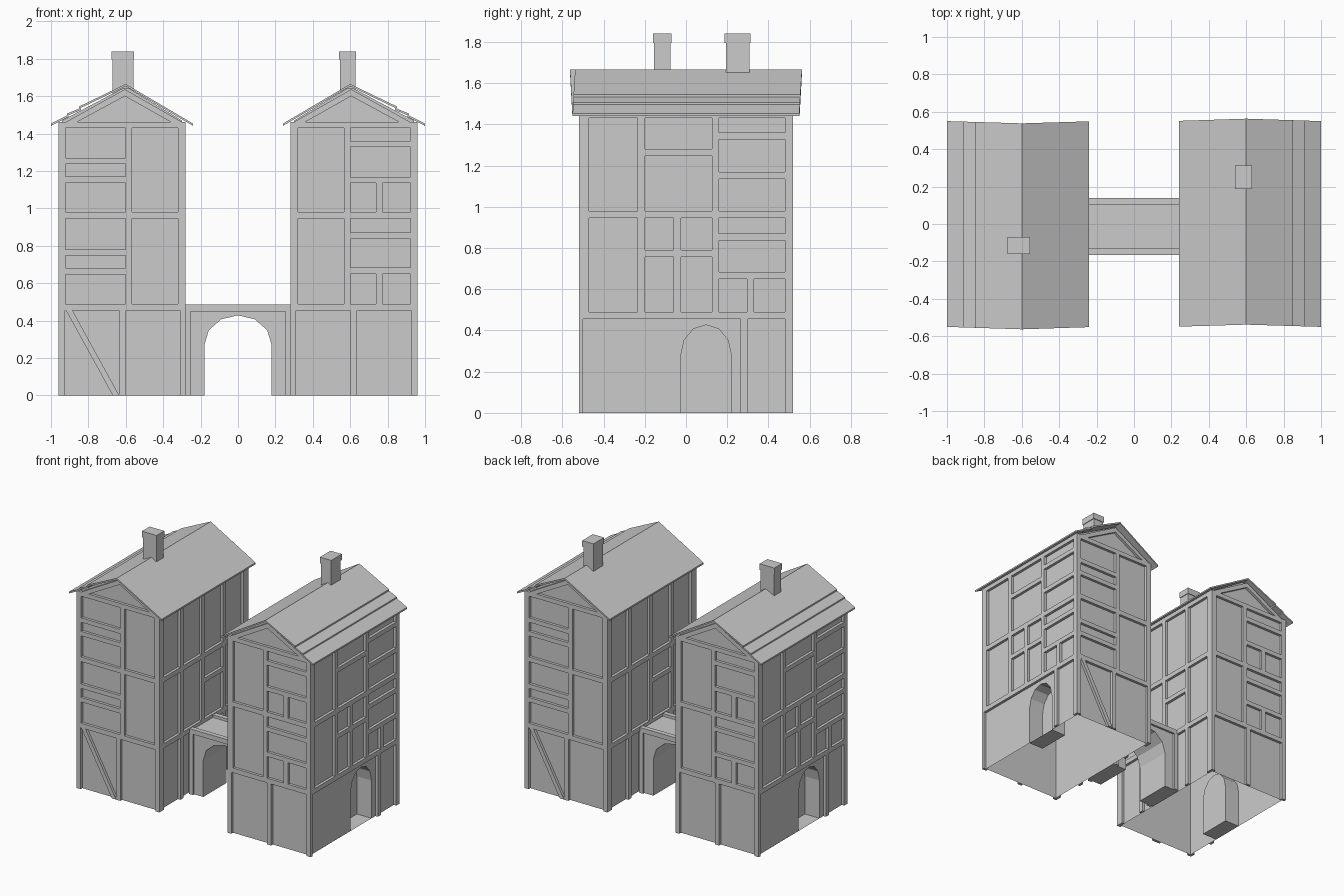
import bpy, bmesh, math
from mathutils import Vector

if "Cube" in bpy.data.objects:
    bpy.data.objects.remove(bpy.data.objects["Cube"])

T = 0.02  # timber thickness standing proud of the wall panels

# wall name -> mapping of (along, up, outward depth) to world, for the right house
WALLS = {
    'front': lambda u, z, d: (u, -0.50 - d, z),
    'back':  lambda u, z, d: (u, 0.50 + d, z),
    'outer': lambda u, z, d: (0.94 + d, u, z),
    'inner': lambda u, z, d: (0.30 - d, u, z),
}


def prism(bm, pts, place, d0, d1, caps=(True, True)):
    a = [bm.verts.new(place(u, z, d0)) for u, z in pts]
    b = [bm.verts.new(place(u, z, d1)) for u, z in pts]
    if caps[0]:
        bm.faces.new(a)
    if caps[1]:
        bm.faces.new(b)
    for i in range(len(a)):
        j = (i + 1) % len(a)
        bm.faces.new((a[i], a[j], b[j], b[i]))


def rect(u0, u1, z0, z1):
    return [(u0, z0), (u1, z0), (u1, z1), (u0, z1)]


def box(bm, x0, x1, y0, y1, z0, z1):
    prism(bm, rect(x0, x1, y0, y1), lambda u, v, d: (u, v, d), z0, z1)


def arch(c, hw, spring, rise, n=6):
    mid = [(c - hw * math.cos(math.pi * i / n), spring + rise * math.sin(math.pi * i / n))
           for i in range(n + 1)]
    return [(c - hw, 0)] + mid + [(c + hw, 0)]


def finish(bm, name):
    bmesh.ops.recalc_face_normals(bm, faces=bm.faces)
    me = bpy.data.meshes.new(name)
    bm.to_mesh(me)
    bm.free()
    ob = bpy.data.objects.new(name, me)
    bpy.context.collection.objects.link(ob)
    return ob


house = []
door = arch(0.0975, 0.1225, 0.28, 0.147)

# hollow plaster walls, open underneath
bm = bmesh.new()
gable = [(0.30, 0), (0.94, 0), (0.94, 1.47), (0.62, 1.64), (0.58, 1.64), (0.30, 1.47)]
for w in ('front', 'back'):
    bm.faces.new([bm.verts.new(WALLS[w](u, z, 0)) for u, z in gable])
bm.faces.new([bm.verts.new(WALLS['inner'](u, z, 0)) for u, z in rect(-0.5, 0.5, 0, 1.47)])
outer = [(-0.5, 0)] + door + [(0.5, 0), (0.5, 1.47), (-0.5, 1.47)]
bm.faces.new([bm.verts.new(WALLS['outer'](u, z, 0)) for u, z in outer])
bmesh.ops.remove_doubles(bm, verts=bm.verts, dist=1e-4)
house.append(finish(bm, 'house_walls'))

# recessed arched doorway
bm = bmesh.new()
prism(bm, door, WALLS['outer'], 0, -0.12, (False, True))
house.append(finish(bm, 'doorway'))

# timber frame
bm = bmesh.new()


def beam(wall, u0, u1, z0, z1):
    prism(bm, rect(u0, u1, z0, z1), WALLS[wall], 0, T)


FLOORS = ((0.49, 0.945), (0.98, 1.43))
BANDS = ((0.455, 0.49), (0.945, 0.98), (1.43, 1.462))
for w in WALLS:
    span = (0.28, 0.96) if w in ('front', 'back') else (-0.50, 0.50)
    for z0, z1 in BANDS:
        beam(w, *span, z0, z1)

# gable ends: posts, and rafters under the roof
for w in ('front', 'back'):
    for u0, u1 in ((0.28, 0.31), (0.60, 0.635), (0.925, 0.96)):
        beam(w, u0, u1, 0, 0.455)
    for z0, z1 in FLOORS:
        for u0, u1 in ((0.28, 0.322), (0.568, 0.602), (0.922, 0.96)):
            beam(w, u0, u1, z0, z1)
    for s in (-1, 1):
        prism(bm, [(0.62 + s * 0.31 - 0.01, 1.462), (0.605, 1.637), (0.605, 1.60),
                   (0.62 + s * 0.25 - 0.01, 1.462)], WALLS[w], 0, T)


def rails(wall, u0, u1, *heights):
    for z in heights:
        beam(wall, u0, u1, z, z + 0.033)


# side walls: posts
for u0, u1 in ((-0.50, -0.47), (-0.235, -0.20), (0.125, 0.16), (0.48, 0.50)):
    for z0, z1 in FLOORS:
        beam('outer', u0, u1, z0, z1)
for u0, u1 in ((0.265, 0.30), (0.48, 0.50)):
    beam('outer', u0, u1, 0, 0.455)
for u in (-0.5, -0.26, -0.01, 0.24, 0.465):
    for z0, z1 in FLOORS:
        beam('inner', u, u + 0.035, z0, z1)
for u in (-0.5, -0.26, 0.24, 0.465):
    beam('inner', u, u + 0.035, 0, 0.455)
rails('inner', -0.225, -0.01, 0.76)

# rails and short studs inside the bays
rails('front', 0.602, 0.922, 0.65, 0.837, 1.135, 1.327)
for z0, z1 in ((0.49, 0.65), (0.98, 1.135)):
    beam('front', 0.737, 0.773, z0, z1)
rails('outer', 0.16, 0.48, 0.65, 0.837, 1.135, 1.327)
beam('outer', 0.295, 0.33, 0.49, 0.65)
rails('outer', -0.20, 0.125, 0.757, 1.247)
for z0, z1 in ((0.49, 0.757), (0.79, 0.945)):
    beam('outer', -0.06, -0.025, z0, z1)
rails('back', 0.602, 0.922, 0.647, 0.747, 1.137, 1.237)
prism(bm, [(0.92, 0.455), (0.885, 0.455), (0.635, 0.0), (0.67, 0.0)], WALLS['back'], 0, T)
house.append(finish(bm, 'timber_frame'))

# roof: plain inner slope, outer slope laid in overlapping courses
bm = bmesh.new()


def slope(xa, xb, lift_a, lift_b, thick=0.012):
    def pts(dz):
        out = []
        for x, lift in ((xa, lift_a), (xb, lift_b)):
            k = 1 - abs(x - 0.6) / 0.4
            z = 1.665 - abs(x - 0.6) * (0.212 / (0.36 if xb < 0.6 else 0.40)) + lift + dz
            out += [(x, -0.55 + 0.012 * k, z), (x, 0.55 + 0.013 * k, z)]
        return [bm.verts.new(out[i]) for i in (0, 1, 3, 2)]
    lo, hi = pts(-thick), pts(0)
    bm.faces.new(lo)
    bm.faces.new(hi)
    for i in range(4):
        j = (i + 1) % 4
        bm.faces.new((lo[i], lo[j], hi[j], hi[i]))


slope(0.6, 0.24, 0, 0)
slope(0.6, 0.85, 0.0, 0.012)
slope(0.84, 0.915, 0.0, 0.008)
slope(0.905, 1.0, -0.002, 0.0)
house.append(finish(bm, 'roof'))

# the second house is the first turned half round
for ob in house:
    twin = ob.copy()
    twin.name = 'left_' + ob.name
    twin.rotation_euler.z = math.pi
    bpy.context.collection.objects.link(twin)

# chimneys with caps
for name, x0, x1, y0, y1 in (('left_chimney', -0.675, -0.555, -0.16, -0.07),
                             ('right_chimney', 0.54, 0.632, 0.188, 0.312)):
    bm = bmesh.new()
    box(bm, x0 + 0.005, x1 - 0.005, y0 + 0.005, y1 - 0.005, 1.61, 1.795)
    box(bm, x0, x1, y0, y1, 1.795, 1.84)
    finish(bm, name)

# bridge between the houses with a through archway
bm = bmesh.new()
face = [(-0.30, 0)] + arch(0, 0.18, 0.27, 0.158) + [(0.30, 0), (0.30, 0.465), (-0.30, 0.465)]
prism(bm, face, lambda u, z, d: (u, d, z), -0.15, 0.125)
finish(bm, 'bridge_arch')
bm = bmesh.new()
for y0, y1 in ((-0.165, -0.13), (0.105, 0.14)):
    box(bm, -0.285, 0.285, y0, y1, 0.45, 0.485)
    for x0, x1 in ((-0.285, -0.255), (0.255, 0.285)):
        box(bm, x0, x1, y0, y1, 0, 0.45)
finish(bm, 'bridge_beams')
